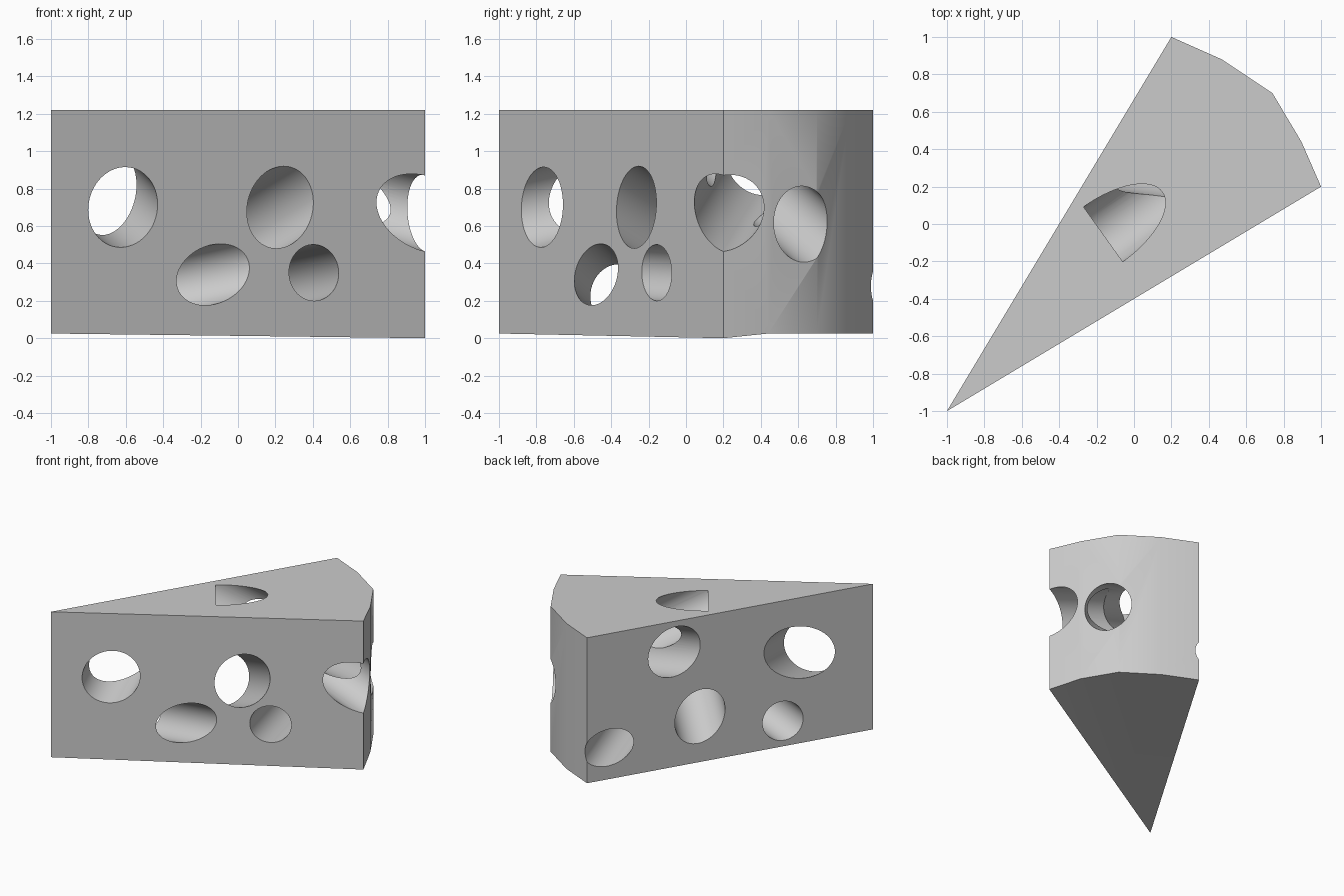
import bpy, bmesh
from mathutils import Vector

if "Cube" in bpy.data.objects:
    bpy.data.objects.remove(bpy.data.objects["Cube"])

TOP, BASE = 1.22, 0.025
# plan outline: tip, sharp right corner, rounded rind, left corner
OUTLINE = [(-1, -1), (1, 0.2), (0.895, 0.44), (0.74, 0.70), (0.47, 0.88), (0.2, 1)]


def make_wedge():
    bm = bmesh.new()
    low = [bm.verts.new((x, y, BASE)) for x, y in OUTLINE]
    high = [bm.verts.new((x, y, TOP)) for x, y in OUTLINE]
    low[1].co.z = 0  # one corner droops to the ground
    n = len(OUTLINE)
    bm.faces.new(high)
    bm.faces.new((low[2], low[1], low[0]))
    bm.faces.new([low[0]] + low[:1:-1])
    for i in range(n):
        j = (i + 1) % n
        bm.faces.new((low[i], low[j], high[j], high[i]))
    bmesh.ops.recalc_face_normals(bm, faces=bm.faces)
    mesh = bpy.data.meshes.new("cheese_wedge")
    bm.to_mesh(mesh)
    bm.free()
    obj = bpy.data.objects.new("cheese_wedge", mesh)
    bpy.context.collection.objects.link(obj)
    return obj


def make_cutter(start, end, radius, over_start=0.4, over_end=0.4):
    """Cylinder from start to end, lengthened past each opening."""
    a, b = Vector(start), Vector(end)
    d = (b - a).normalized()
    a, b = a - d * over_start, b + d * over_end
    bpy.ops.mesh.primitive_cylinder_add(
        vertices=64, radius=radius, depth=(b - a).length, location=(a + b) / 2,
        rotation=d.to_track_quat('Z', 'Y').to_euler())
    obj = bpy.context.object
    obj.name = "hole_cutter"
    obj.hide_render = True
    return obj


# straight tunnels: entry centre, exit centre, radius, extra lengths
TUNNELS = [
    ((-0.615, -0.77, 0.70), (-0.69, -0.49, 0.77), 0.208, 0.4, 0.4),    # near tip
    ((0.225, -0.265, 0.70), (-0.274, 0.21, 0.40), 0.20, 0.4, 0.4),     # middle
    ((-0.135, -0.48, 0.34), (-0.62, -0.37, 0.235), 0.157, 0.4, 0.4),   # low left
    ((0.405, -0.155, 0.35), (0.11, 0.85, 0.285), 0.15, 0.4, 0.4),      # low right
    ((0.95, 0.21, 0.68), (-0.166, 0.39, 0.97), 0.197, 0.5, 0.4),       # right corner
    ((0.80, 0.635, 0.60), (-0.165, -0.055, TOP), 0.18, 0.4, 0.0),      # rind to top
]

wedge = make_wedge()
for tunnel in TUNNELS:
    cutter = make_cutter(*tunnel)
    mod = wedge.modifiers.new("hole", 'BOOLEAN')
    mod.operation = 'DIFFERENCE'
    mod.solver = 'EXACT'
    mod.object = cutter
    bpy.context.view_layer.objects.active = wedge
    bpy.ops.object.modifier_apply(modifier=mod.name)
    bpy.data.objects.remove(cutter)

# smooth tunnels and rind, crisp wedge edges
bpy.ops.object.select_all(action='DESELECT')
wedge.select_set(True)
bpy.context.view_layer.objects.active = wedge
bpy.ops.object.shade_smooth_by_angle(angle=0.55)
